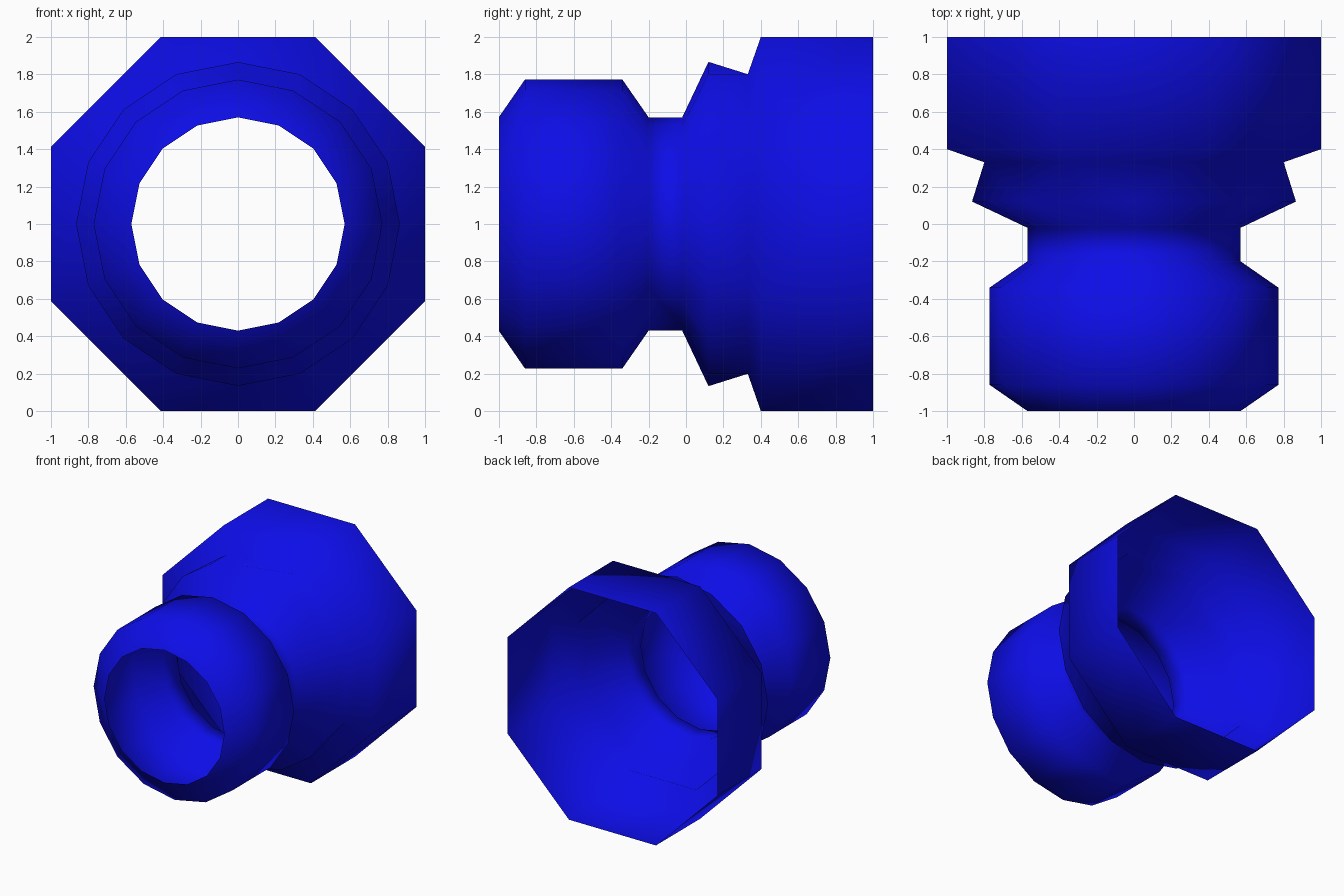
import bpy
import bmesh
from math import sin, cos, pi

cube = bpy.data.objects.get("Cube")
if cube:
    bpy.data.objects.remove(cube, do_unlink=True)

blue = bpy.data.materials.new("deep blue")
blue.use_nodes = True
colour = (0.004, 0.004, 0.8, 1)
blue.diffuse_color = colour
blue.node_tree.nodes["Principled BSDF"].inputs["Base Color"].default_value = colour

SIDES = 16
# (y, radius) rings of the round neck and the octagonal socket
NECK = [(-1, 0.57), (-0.86, 0.772), (-0.34, 0.772),
        (-0.2, 0.57), (-0.02, 0.57), (0.12, 0.866)]
SOCKET = [(0.33, 0.866), (0.4, 1.082), (1, 1.082)]

bm = bmesh.new()


def ring(y, radius, count, offset=0.0):
    angles = [offset + 2 * pi * i / count for i in range(count)]
    return [bm.verts.new((radius * cos(a), y, 1 + radius * sin(a))) for a in angles]


def join(a, b):
    n = len(a)
    for i in range(n):
        j = (i + 1) % n
        bm.faces.new((a[i], b[i], b[j], a[j]))


neck = [ring(y, r, SIDES) for y, r in NECK]
socket = [ring(y, r, SIDES // 2, pi / 8) for y, r in SOCKET]
for rings in (neck, socket):
    for a, b in zip(rings, rings[1:]):
        join(a, b)

# Collar where the round neck turns into the octagon
a, b = neck[-1], socket[0]
for k in range(len(b)):
    near, far = b[k], b[(k + 1) % len(b)]
    p, q, r = (a[(2 * k + s) % SIDES] for s in (1, 2, 3))
    for tri in ((p, near, q), (q, near, far), (q, far, r)):
        bm.faces.new(tri)

mesh = bpy.data.meshes.new("pipe_fitting")
for face in bm.faces:
    face.smooth = True
bm.to_mesh(mesh)
bm.free()
mesh.materials.append(blue)
fitting = bpy.data.objects.new("pipe_fitting", mesh)
bpy.context.collection.objects.link(fitting)
